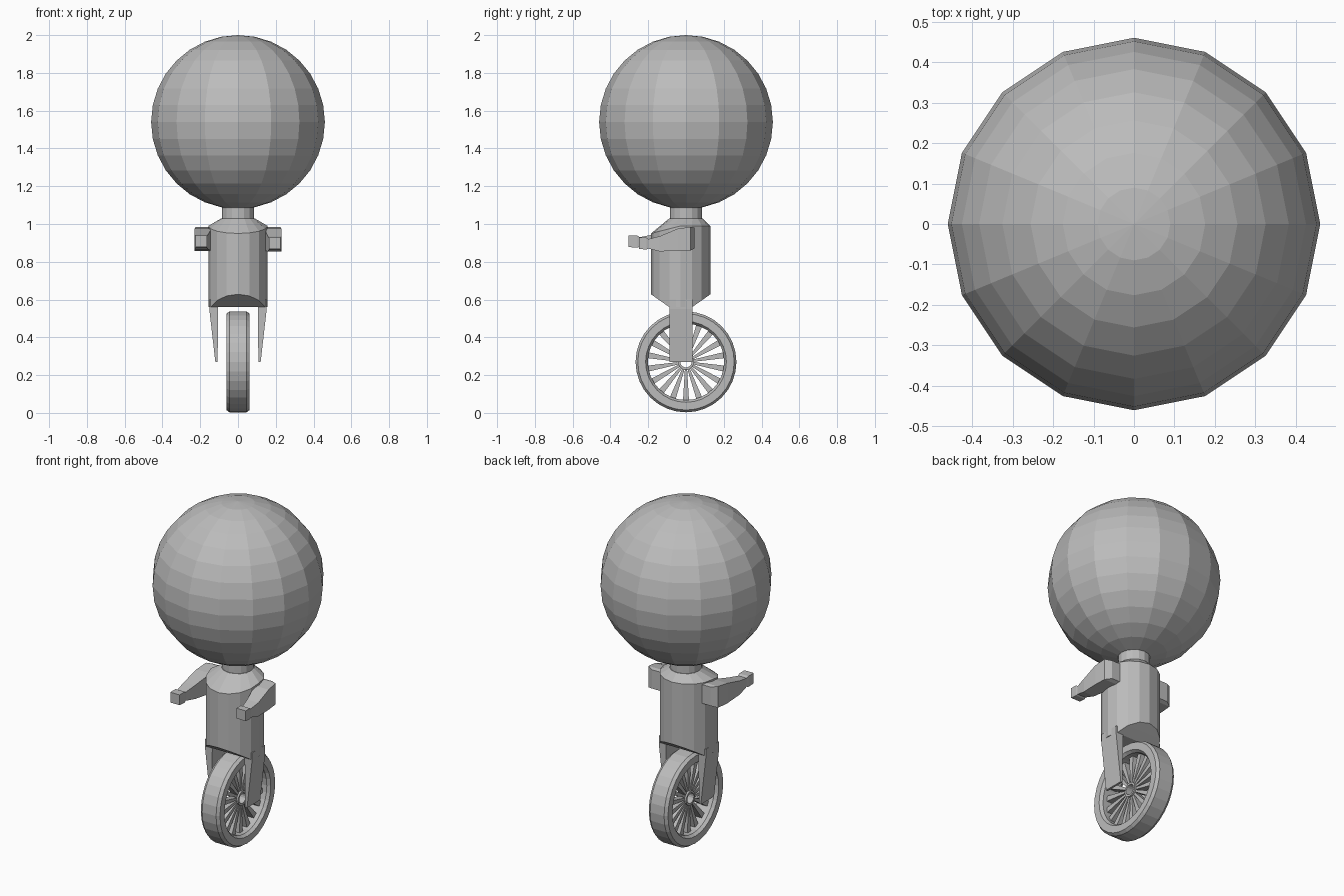
import bpy, bmesh
from math import sin, cos, pi

cube = bpy.data.objects.get("Cube")
if cube:
    bpy.data.objects.remove(cube, do_unlink=True)

grey = bpy.data.materials.new("plain_grey")
grey.use_nodes = True
GREY = (0.5, 0.5, 0.5, 1)
grey.diffuse_color = GREY
grey.node_tree.nodes["Principled BSDF"].inputs["Base Color"].default_value = GREY

SIDES = 16


def finish(name, bm):
    bmesh.ops.recalc_face_normals(bm, faces=bm.faces)
    mesh = bpy.data.meshes.new(name)
    bm.to_mesh(mesh)
    bm.free()
    mesh.materials.append(grey)
    obj = bpy.data.objects.new(name, mesh)
    bpy.context.collection.objects.link(obj)
    return obj


def loft(bm, rings, closed=False, caps=True):
    """Skin a list of equal-length point loops."""
    loops = [[bm.verts.new(p) for p in ring] for ring in rings]
    pairs = list(zip(loops, loops[1:]))
    if closed:
        pairs.append((loops[-1], loops[0]))
    for a, b in pairs:
        for i in range(len(a)):
            j = (i + 1) % len(a)
            bm.faces.new((a[i], a[j], b[j], b[i]))
    if caps and not closed:
        bm.faces.new(loops[0])
        bm.faces.new(loops[-1])
    return loops


def circle(radius, z, y=0):
    """Horizontal ring; z may be a function of the local y."""
    ring = []
    for i in range(SIDES):
        a = 2 * pi * i / SIDES
        dy = radius * sin(a)
        ring.append((radius * cos(a), y + dy, z(dy) if callable(z) else z))
    return ring


# Head
bm = bmesh.new()
bmesh.ops.create_uvsphere(bm, u_segments=SIDES, v_segments=SIDES, radius=0.46)
bmesh.ops.translate(bm, verts=bm.verts, vec=(0, 0, 1.54))
finish("head", bm)

# Neck
bm = bmesh.new()
loft(bm, [circle(0.085, 1.02), circle(0.085, 1.08), circle(0.09, 1.11)])
finish("neck", bm)


# Body with a dipping collar and an arched underside
def arch(dy):
    return 0.56 + 0.068 * max(0, abs(dy) - 0.062) / 0.095


def collar(dy):
    return 0.99 - 0.04 * max(0, -dy) / 0.157


bm = bmesh.new()
loops = loft(bm, [circle(0.157, arch, -0.028), circle(0.157, collar, -0.028),
                  circle(0.088, 1.03)], caps=False)
bm.faces.new(loops[-1])
low, half = loops[0], SIDES // 2
order = [(i, (half - i) % SIDES) for i in range(-half // 2, half // 2 + 1)]
for (a, b), (c, d) in zip(order, order[1:]):
    corners = list(dict.fromkeys((low[a], low[c], low[d], low[b])))
    bm.faces.new(corners)
finish("body", bm)


def box_ring(y, x0, x1, z0, z1):
    return [(x0, y, z0), (x1, y, z0), (x1, y, z1), (x0, y, z1)]


# Arms: y, inner x, outer x, bottom z, top z
ARM = [(0.045, 0.13, 0.19, 0.87, 0.98),
       (0.025, 0.13, 0.225, 0.86, 0.985),
       (-0.045, 0.14, 0.23, 0.858, 0.975),
       (-0.14, 0.158, 0.23, 0.855, 0.935),
       (-0.2, 0.168, 0.222, 0.87, 0.92),
       (-0.21, 0.165, 0.225, 0.865, 0.928),
       (-0.25, 0.165, 0.225, 0.868, 0.928)]
for side, sign, reach, lift in (("left", 1, 1, 0), ("right", -1, 1.22, 0.01)):
    bm = bmesh.new()
    rings = []
    for y, x0, x1, z0, z1 in ARM:
        far = y < -0.1
        rings.append(box_ring(y * reach if y < 0 else y, sign * x0, sign * x1,
                              z0 + lift * far, z1 + lift * far))
    loft(bm, rings)
    finish(side + "_arm", bm)

# Fork legs, tapering downwards
for side, sign in (("left", 1), ("right", -1)):
    bm = bmesh.new()
    rings = []
    for z, inner, outer in ((0.27, 0.108, 0.12), (0.55, 0.105, 0.152), (0.6, 0.105, 0.152)):
        rings.append([(sign * inner, -0.088, z), (sign * outer, -0.088, z),
                      (sign * outer, 0.034, z), (sign * inner, 0.034, z)])
    loft(bm, rings)
    finish(side + "_fork_leg", bm)

# Wheel parts turn about the x axis
AXLE = 0.27


def spin(name, profile, steps):
    bm = bmesh.new()
    rings = []
    for i in range(steps):
        a = 2 * pi * i / steps
        rings.append([(x, r * sin(a), AXLE - r * cos(a)) for r, x in profile])
    loft(bm, rings, closed=True)
    finish(name, bm)


spin("tyre", [(0.267, -0.045), (0.267, 0.045), (0.255, 0.062), (0.214, 0.062),
              (0.202, 0.045), (0.202, -0.045), (0.214, -0.062), (0.255, -0.062)], 32)
spin("hub", [(0.042, -0.03), (0.042, 0.03), (0.03, 0.03), (0.03, -0.03)], SIDES)

# Spokes, widening towards the rim
bm = bmesh.new()
for i in range(18):
    a = 2 * pi * i / 18
    rings = []
    for r, w in ((0.038, 0.006), (0.207, 0.016)):
        rings.append([(x, r * sin(a) + t * cos(a), AXLE - r * cos(a) + t * sin(a))
                      for x, t in ((-0.02, -w), (0.02, -w), (0.02, w), (-0.02, w))])
    loft(bm, rings)
finish("spokes", bm)
